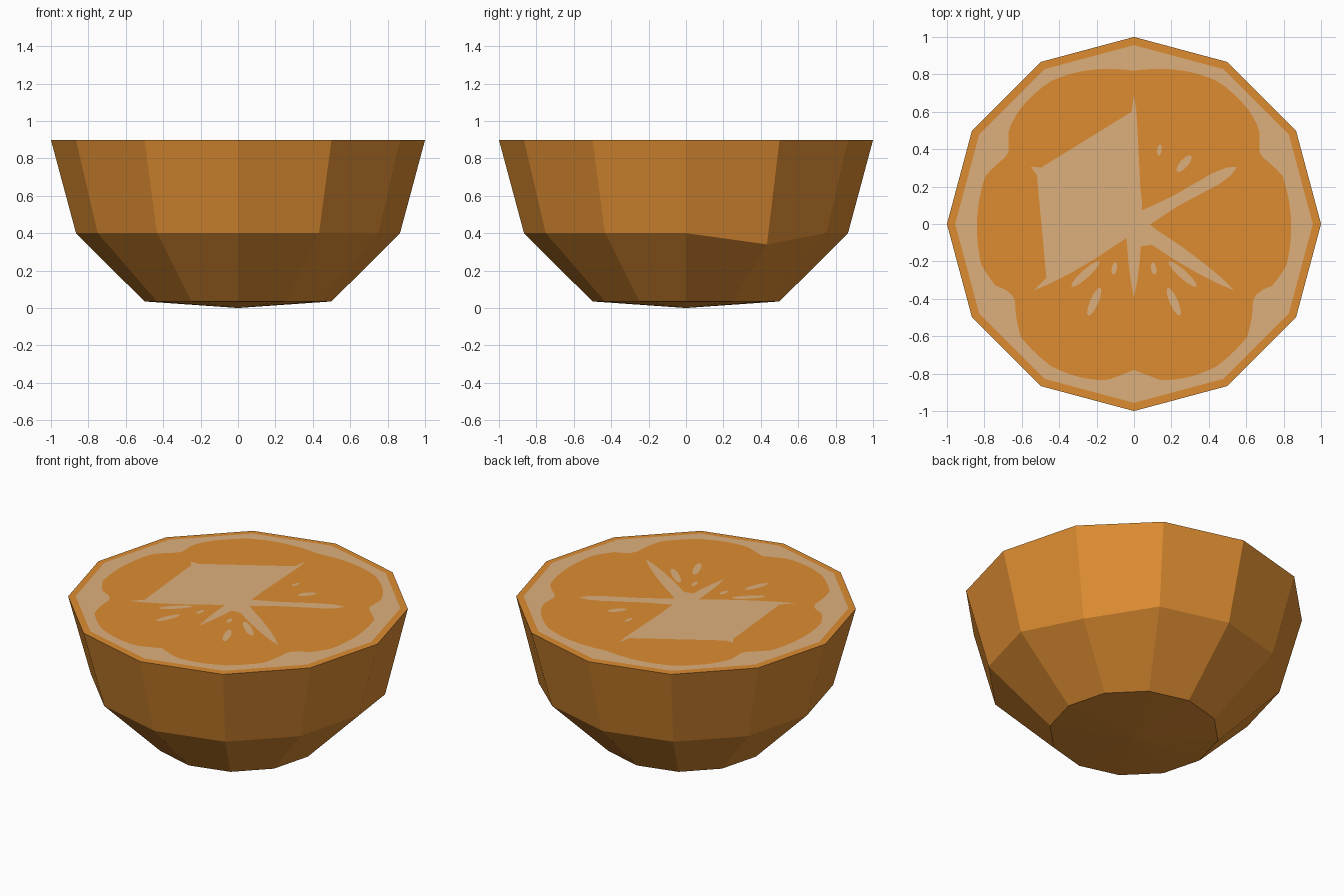
import bpy, bmesh, math
from mathutils import Vector

if "Cube" in bpy.data.objects:
    bpy.data.objects.remove(bpy.data.objects["Cube"])


def material(name, rgb):
    m = bpy.data.materials.new(name)
    m.diffuse_color = (*rgb, 1)
    m.use_nodes = True
    m.node_tree.nodes["Principled BSDF"].inputs["Base Color"].default_value = m.diffuse_color
    return m


ORANGE = material("orange peel", (0.73, 0.265, 0.032))
PITH = material("pale pith", (0.73, 0.434, 0.2))
TOP = 0.898
PLATE = 0.901


def finish(bm, name, mat):
    me = bpy.data.meshes.new(name)
    bm.to_mesh(me)
    bm.free()
    me.materials.append(mat)
    ob = bpy.data.objects.new(name, me)
    bpy.context.collection.objects.link(ob)
    return ob


def polar(r, deg, z):
    a = math.radians(deg)
    return Vector((r * math.cos(a), r * math.sin(a), z))


# Fruit half: twelve-sided rings with a flat cut on top
bm = bmesh.new()
rings = [[bm.verts.new(polar(r, 30 * i, z)) for i in range(12)]
         for r, z in ((0.5, 0.035), (0.866, 0.4), (1.0, TOP))]
rings[1][1].co.z = 0.34          # one slightly sagging corner
apex = bm.verts.new((0, 0, 0))
for i in range(12):
    j = (i + 1) % 12
    bm.faces.new((apex, rings[0][j], rings[0][i]))
    for lo, hi in zip(rings, rings[1:]):
        bm.faces.new((lo[i], lo[j], hi[j], hi[i]))
bm.faces.new(rings[2])
finish(bm, "fruit_half", ORANGE)

# Pith ring: twelve-sided outer edge, scalloped inner edge mirrored in x
SCALLOP = [(90, .82), (95, .83), (103, .85), (112, .87), (121, .885), (135, .865),
           (143, .84), (147, .80), (151, .765), (155, .79), (162, .835), (180, .84),
           (195, .845), (204, .81), (208, .76), (212, .75), (218, .80), (225, .855),
           (240, .88), (250, .87), (260, .85), (265, .81), (270, .78)]


def inner_radius(deg):
    d = deg % 360
    if d < 90 or d > 270:
        d = (180 - d) % 360
    for (a, ra), (b, rb) in zip(SCALLOP, SCALLOP[1:]):
        if a <= d <= b:
            return ra + (rb - ra) * (d - a) / (b - a)


def outer_radius(deg):
    off = math.radians(deg % 30 - 15)
    return 0.956 * math.cos(math.radians(15)) / math.cos(off)


bm = bmesh.new()
N = 120
pairs = [(bm.verts.new(polar(inner_radius(3 * i), 3 * i, PLATE)),
          bm.verts.new(polar(outer_radius(3 * i), 3 * i, PLATE))) for i in range(N)]
for i in range(N):
    (a, b), (c, d) = pairs[i], pairs[(i + 1) % N]
    bm.faces.new((a, b, d, c))
finish(bm, "pith_ring", PITH)

# Star core: six tapering rays as (angle, [(distance, half width)...], length)
SIDE_UP = [(.14, .038), (.25, .03), (.5, .034), (.58, .024)]
SIDE_LOW = [(.14, .04), (.28, .04), (.42, .032), (.55, .018)]
RAYS = [(29, SIDE_UP, .63),
        (90, [(.12, .042), (.2, .033), (.4, .024), (.6, .013)], .69),
        (151, SIDE_UP, .63),
        (213.5, SIDE_LOW, .645),
        (270, [(.12, .036), (.2, .03), (.3, .018)], .395),
        (326.5, SIDE_LOW, .645)]
bm = bmesh.new()
outline = []
for k, (ang, widths, length) in enumerate(RAYS):
    d = polar(1, ang, 0)
    n = Vector((-d.y, d.x, 0))
    side = [d * r - n * w for r, w in widths]
    other = [d * r + n * w for r, w in reversed(widths)]
    nxt = RAYS[(k + 1) % 6][0]
    valley = polar(.085, (ang + nxt + (360 if nxt < ang else 0)) / 2, 0)
    outline += side + [d * length] + other + [valley]
verts = [bm.verts.new((p.x, p.y, PLATE)) for p in outline]
bm.faces.new(verts)
bmesh.ops.triangulate(bm, faces=bm.faces[:])
finish(bm, "star_core", PITH)

# Seeds: slim ovals as (start, end, half width), mirrored in x
SEEDS = [((.23, .28), (.305, .365), .022), ((.132, .365), (.14, .425), .012),
         ((.185, -.2), (.335, -.335), .022), ((.1, -.205), (.11, -.27), .014),
         ((.18, -.34), (.245, -.49), .022)]
bm = bmesh.new()
for a, b, w in SEEDS:
    for s in (1, -1):
        p, q = Vector((a[0] * s, a[1], 0)), Vector((b[0] * s, b[1], 0))
        mid, half = (p + q) / 2, (q - p) / 2
        n = Vector((-half.y, half.x, 0)).normalized() * w
        pts = [mid + half * math.cos(t * math.pi / 6) + n * math.sin(t * math.pi / 6)
               for t in range(12)]
        bm.faces.new([bm.verts.new((v.x, v.y, PLATE)) for v in pts])
finish(bm, "seeds", PITH)
